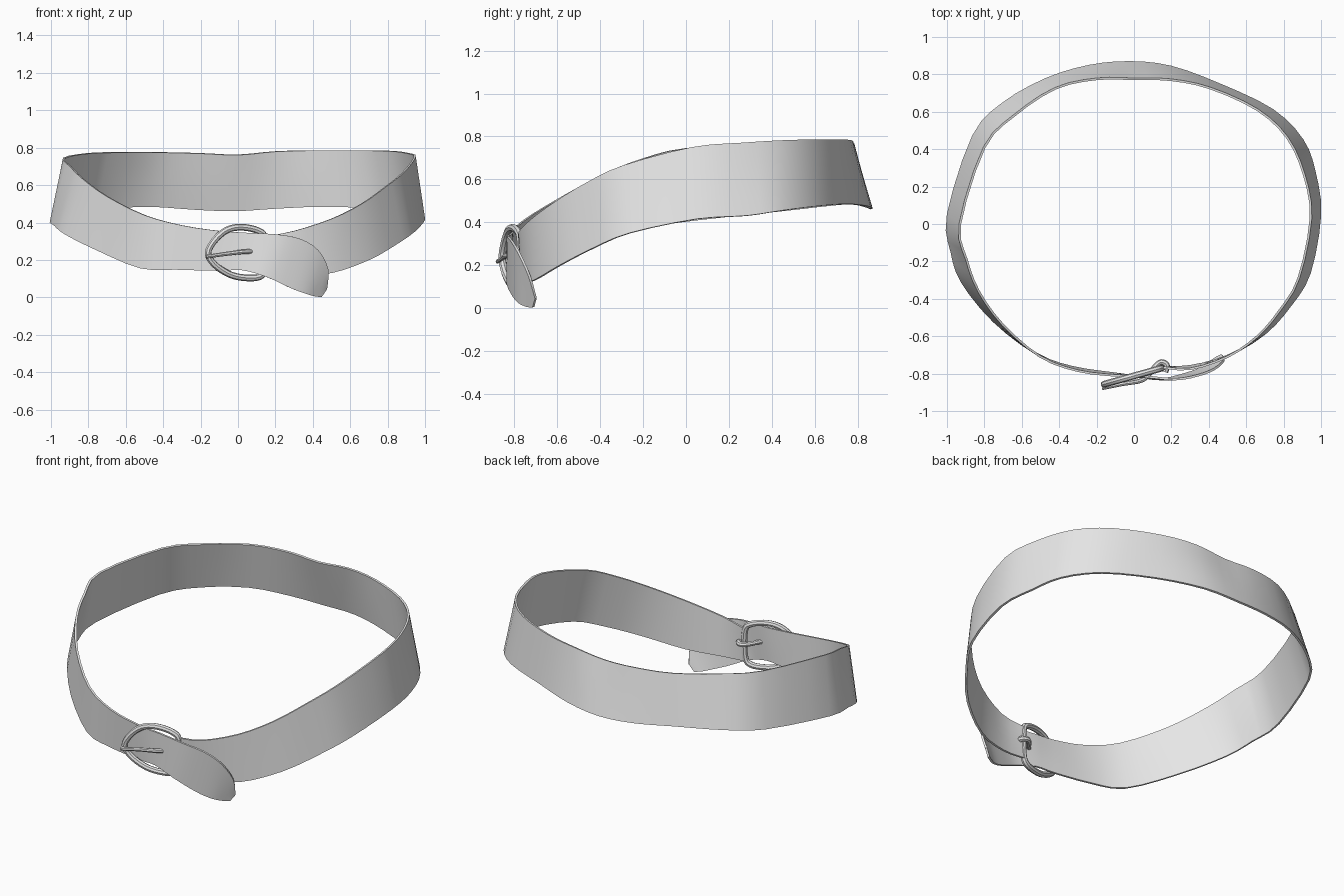
import bpy, bmesh
from mathutils import Vector

if "Cube" in bpy.data.objects:
    bpy.data.objects.remove(bpy.data.objects["Cube"])

grey = bpy.data.materials.new("plain_grey")
grey.diffuse_color = (0.8, 0.8, 0.8, 1)
grey.use_nodes = True
grey.node_tree.nodes["Principled BSDF"].inputs["Base Color"].default_value = grey.diffuse_color


def smooth_path(pts, steps, cyclic=False):
    """Catmull-Rom resampling of points of any dimension."""
    pts = [Vector(p) for p in pts]
    n = len(pts)
    pick = (lambda i: pts[i % n]) if cyclic else (lambda i: pts[min(max(i, 0), n - 1)])
    out = []
    for i in range(n if cyclic else n - 1):
        a, b, c, d = pick(i - 1), pick(i), pick(i + 1), pick(i + 2)
        for s in range(steps):
            t = s / steps
            out.append(0.5 * (2 * b + (c - a) * t + (2 * a - 5 * b + 4 * c - d) * t * t
                              + (3 * b - a - 3 * c + d) * t ** 3))
    if not cyclic:
        out.append(pts[-1])
    return out


def activate(ob):
    bpy.ops.object.select_all(action='DESELECT')
    ob.select_set(True)
    bpy.context.view_layer.objects.active = ob


def strap(name, stations, thickness, rows=4, steps=3):
    """Ribbon lofted between its lower and upper edges."""
    lower = smooth_path([s[0] for s in stations], steps)
    upper = smooth_path([s[1] for s in stations], steps)
    bm = bmesh.new()
    grid = [[bm.verts.new(a.lerp(b, r / rows)) for r in range(rows + 1)]
            for a, b in zip(lower, upper)]
    for p, q in zip(grid, grid[1:]):
        for r in range(rows):
            bm.faces.new((p[r], q[r], q[r + 1], p[r + 1]))
    me = bpy.data.meshes.new(name)
    bm.to_mesh(me)
    bm.free()
    me.materials.append(grey)
    ob = bpy.data.objects.new(name, me)
    bpy.context.collection.objects.link(ob)
    mod = ob.modifiers.new("thickness", 'SOLIDIFY')
    mod.thickness = thickness
    mod.offset = 0
    activate(ob)
    bpy.ops.object.modifier_apply(modifier=mod.name)
    bpy.ops.object.shade_smooth_by_angle()


def tube(name, pts, radius, cyclic=False, tip=1.0):
    """Round rod along a smooth path, tapering to tip."""
    path = smooth_path(pts, 4, cyclic)
    cu = bpy.data.curves.new(name, 'CURVE')
    cu.dimensions = '3D'
    cu.bevel_depth = radius
    cu.bevel_resolution = 2
    cu.use_fill_caps = True
    sp = cu.splines.new('POLY')
    sp.points.add(len(path) - 1)
    for i, (p, v) in enumerate(zip(sp.points, path)):
        p.co = (*v, 1)
        p.radius = 1 + (tip - 1) * i / (len(path) - 1)
    sp.use_cyclic_u = cyclic
    cu.materials.append(grey)
    ob = bpy.data.objects.new(name, cu)
    bpy.context.collection.objects.link(ob)
    activate(ob)
    bpy.ops.object.convert(target='MESH')
    bpy.ops.object.shade_smooth_by_angle()


# Belt loop: lower and upper edge, from the buckle bar round the back to the front
LOOP = [
    ((.14, -.765, .13), (.14, -.765, .325)),
    ((.30, -.76, .12), (.30, -.775, .355)),
    ((.50, -.705, .13), (.50, -.71, .42)),
    ((.70, -.585, .20), (.66, -.60, .50)),
    ((.84, -.43, .28), (.78, -.46, .585)),
    ((.94, -.26, .35), (.88, -.29, .665)),
    ((.995, .05, .415), (.945, .03, .75)),
    ((.965, .28, .43), (.91, .26, .77)),
    ((.90, .45, .455), (.82, .46, .782)),
    ((.74, .61, .475), (.66, .61, .785)),
    ((.46, .745, .485), (.41, .725, .785)),
    ((.20, .84, .475), (.20, .77, .78)),
    ((-.02, .865, .462), (0, .775, .762)),
    ((-.24, .845, .47), (-.20, .775, .77)),
    ((-.47, .775, .485), (-.42, .725, .775)),
    ((-.70, .645, .475), (-.64, .58, .775)),
    ((-.86, .47, .455), (-.80, .41, .77)),
    ((-.995, .05, .41), (-.93, 0, .745)),
    ((-.975, -.15, .38), (-.895, -.19, .70)),
    ((-.92, -.31, .335), (-.83, -.36, .635)),
    ((-.75, -.52, .25), (-.70, -.54, .54)),
    ((-.52, -.695, .155), (-.50, -.71, .44)),
    ((-.33, -.765, .148), (-.30, -.785, .385)),
    ((-.10, -.80, .142), (-.10, -.81, .355)),
]
# Free end: passes through the buckle and droops to a rounded tip
TAIL = [
    ((.02, -.815, .145), (.05, -.815, .345)),
    ((.15, -.83, .11), (.22, -.83, .335)),
    ((.28, -.80, .05), (.34, -.81, .31)),
    ((.36, -.77, .02), (.43, -.775, .25)),
    ((.41, -.735, .006), (.48, -.73, .15)),
    ((.445, -.712, .004), (.472, -.70, .045)),
]
strap("belt_strap", LOOP + TAIL, 0.012)

# Buckle frame: rounded D, turned so its bar lies behind the free end
FRAME = [(-.16, .235), (-.125, .305), (-.06, .36), (.02, .375), (.11, .355), (.145, .31),
         (.145, .16), (.115, .11), (.03, .105), (-.05, .125), (-.125, .175)]
tube("buckle_frame", [(x, -.812 + .28 * x, z) for x, z in FRAME], 0.018, cyclic=True)

# Buckle pin: curls round the bar, comes through the strap and rests on the frame
tube("buckle_pin", [(.165, -.79, .235), (.175, -.755, .237), (.145, -.738, .238),
                    (.11, -.765, .24), (.05, -.832, .245), (-.06, -.855, .233),
                    (-.17, -.878, .217)], 0.018, tip=0.55)
